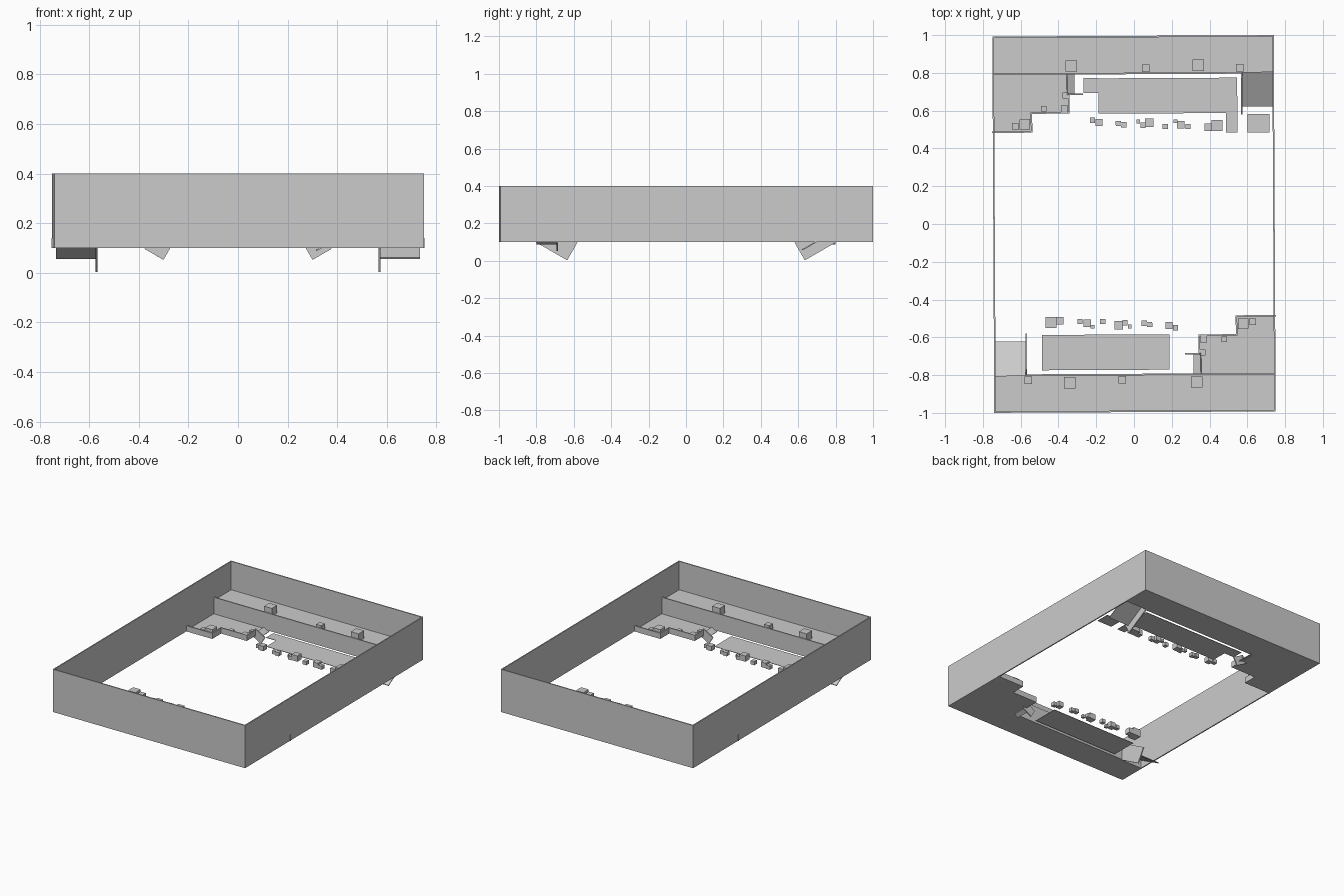
import bpy, bmesh, math
from mathutils import Matrix, Vector

if "Cube" in bpy.data.objects:
    bpy.data.objects.remove(bpy.data.objects["Cube"])

SKEW = 0.005          # whole layout is turned very slightly
T = 0.008             # thin wall thickness


def place(name, bm, both=True):
    """Add the part at the back and, if asked, its half-turn twin at the front."""
    bmesh.ops.recalc_face_normals(bm, faces=bm.faces)
    me = bpy.data.meshes.new(name)
    bm.to_mesh(me)
    bm.free()
    for prefix, turn in (("back_", 0), ("front_", math.pi))[:2 if both else 1]:
        ob = bpy.data.objects.new(prefix + name, me)
        ob.rotation_euler.z = turn + SKEW
        bpy.context.collection.objects.link(ob)


def add_box(bm, x0, x1, y0, y1, z0, z1):
    m = Matrix.Translation(((x0 + x1) / 2, (y0 + y1) / 2, (z0 + z1) / 2))
    m = m @ Matrix.Diagonal((x1 - x0, y1 - y0, z1 - z0, 1))
    bmesh.ops.create_cube(bm, size=1, matrix=m)


def box(name, *dims, both=True):
    bm = bmesh.new()
    add_box(bm, *dims)
    place(name, bm, both)


def prism(name, pts, offset, both=True):
    """Extrude a flat outline (3D points) along an offset."""
    bm = bmesh.new()
    f = bm.faces.new([bm.verts.new(p) for p in pts])
    r = bmesh.ops.extrude_face_region(bm, geom=[f], use_keep_orig=True)
    bmesh.ops.translate(bm, vec=Vector(offset),
                        verts=[v for v in r["geom"] if isinstance(v, bmesh.types.BMVert)])
    place(name, bm, both)


def cubes(name, items, z, both=True):
    bm = bmesh.new()
    for x, y, s in items:
        h = s / 2
        add_box(bm, x - h, x + h, y - h, y + h, z, z + max(s * 0.9, 0.02))
    place(name, bm, both)


def slope(start, direction, length, lo, hi):
    """Tilted rectangle (u, z) at 30 degrees; start is its low end on the centre line."""
    c, s = math.cos(math.pi / 6), 0.5
    u, n = Vector((c * direction, s)), Vector((-s * direction, c))
    p = Vector(start)
    return [p + n * lo, p + u * length + n * lo, p + u * length + n * hi, p + n * hi]


# Outer walls
box("end_wall", -0.745, 0.745, 0.996 - T, 0.996, 0.1, 0.4)
box("side_wall", 0.745 - T, 0.745, -0.996, 0.996, 0.1, 0.4)

# Raised ledge and its parapet
box("ledge", -0.745, 0.745, 0.8, 0.99, 0.1, 0.2)
box("ledge_parapet", -0.745, 0.578, 0.793, 0.801, 0.1, 0.222)

# Stepped lower platform and its rails
steps = [(-0.745, 0.8), (-0.745, 0.49), (-0.54, 0.49), (-0.54, 0.59),
         (-0.342, 0.59), (-0.342, 0.69), (-0.342, 0.8)]
prism("platform", [(x, y, 0.1) for x, y in steps], (0, 0, 0.006))
bm = bmesh.new()
for (ax, ay), (bx, by) in zip(steps[1:5], steps[2:6]):
    add_box(bm, min(ax, bx) - T / 2, max(ax, bx) + T / 2,
            ay - T / 2, by + T / 2, 0.1, 0.14)
place("platform_rails", bm)

# Wide ramp from the ledge, with side rail
ramp = slope((0.62, 0.059), 1, 0.21, -0.003, 0.003)
prism("ledge_ramp", [(0.575, a, z) for a, z in ramp], (0.162, 0, 0))
rail = slope((0.605, 0.05), 1, 0.22, -0.055, 0.055)
prism("ledge_ramp_rail", [(0.57, a, z) for a, z in rail], (T, 0, 0))

# Short ramp from the platform, with side rail
ramp = slope((-0.312, 0.09), -1, 0.045, -0.003, 0.003)
prism("platform_ramp", [(a, 0.69, z) for a, z in ramp], (0, 0.11, 0))
rail = slope((-0.282, 0.078), -1, 0.088, -0.03, 0.03)
prism("platform_ramp_rail", [(a, 0.685, z) for a, z in rail], (0, T, 0))

# Flat floor plates
box("floor_plate", -0.185, 0.49, 0.585, 0.772, 0.1, 0.103)
box("plate_left_extension", -0.263, -0.185, 0.695, 0.773, 0.1, 0.103, both=False)
box("plate_right_strip", 0.49, 0.55, 0.482, 0.772, 0.1, 0.103, both=False)
box("small_plate", 0.603, 0.72, 0.482, 0.58, 0.1, 0.103, both=False)

# Crates
cubes("ledge_crates", [(-0.328, 0.838, 0.06), (0.067, 0.825, 0.04),
                       (0.345, 0.838, 0.06), (0.563, 0.825, 0.04)], 0.2)
cubes("platform_crates", [(-0.625, 0.52, 0.035), (-0.575, 0.53, 0.055),
                          (-0.475, 0.612, 0.03), (-0.367, 0.613, 0.035),
                          (-0.36, 0.682, 0.03)], 0.106)
cubes("floor_crates", [(-0.217, 0.55, 0.028), (-0.182, 0.538, 0.038),
                       (-0.08, 0.532, 0.028), (-0.052, 0.525, 0.028),
                       (0.025, 0.543, 0.02), (0.05, 0.523, 0.028),
                       (0.083, 0.535, 0.045), (0.168, 0.515, 0.028),
                       (0.222, 0.543, 0.02), (0.25, 0.525, 0.04),
                       (0.288, 0.515, 0.028), (0.395, 0.51, 0.04),
                       (0.443, 0.52, 0.058)], 0.1)
